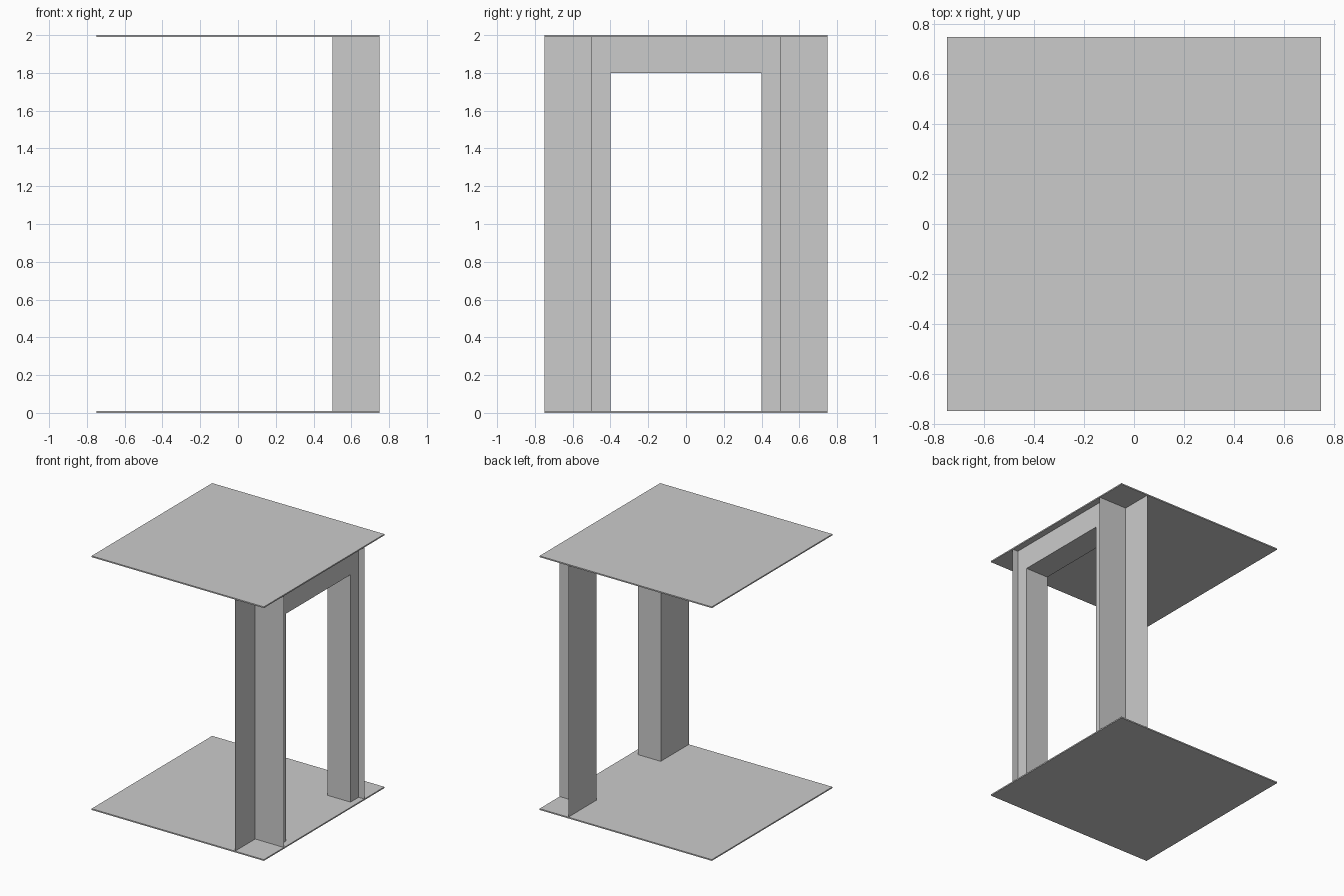
import bpy, bmesh

if "Cube" in bpy.data.objects:
    bpy.data.objects.remove(bpy.data.objects["Cube"])


def make_object(name, bm):
    mesh = bpy.data.meshes.new(name)
    bm.to_mesh(mesh)
    bm.free()
    obj = bpy.data.objects.new(name, mesh)
    bpy.context.collection.objects.link(obj)
    return obj


def slab(name, z0, z1, half=0.75):
    """Thin square plate."""
    bm = bmesh.new()
    bmesh.ops.create_cube(bm, size=1)
    for v in bm.verts:
        v.co = (v.co.x * 2 * half, v.co.y * 2 * half, z1 if v.co.z > 0 else z0)
    return make_object(name, bm)


def sheet(name, path, axis, a, b, mirror=False):
    """Sweep an open path along z (xy points) or y (xz points)."""
    bm = bmesh.new()
    rows = []
    for t in (a, b):
        rows.append([bm.verts.new((p, q, t) if axis == 'z' else (p, t, q))
                     for p, q in path])
    lo, hi = rows
    for i in range(len(path) - 1):
        bm.faces.new((lo[i], lo[i + 1], hi[i + 1], hi[i]))
    obj = make_object(name, bm)
    if mirror:
        mod = obj.modifiers.new("Mirror", 'MIRROR')
        mod.use_axis = (False, True, False)
        mod.use_mirror_merge = False
    return obj


BOTTOM, TOP = 0.0, 2.0
INNER, OUTER, EDGE = 0.5, 0.7, 0.75     # x of inner wall, outer wall, plate edge
DOOR_HALF, DOOR_TOP = 0.4, 1.8

# Floor and ceiling plates
slab("floor", 0.0, 0.01)
slab("ceiling", 1.99, TOP)

# Inner wall wrapping through the door jamb to the outer wall, both sides
sheet("door_jamb_wall",
      [(INNER, EDGE), (INNER, DOOR_HALF), (OUTER, DOOR_HALF), (OUTER, 0.5)][::-1],
      'z', BOTTOM, TOP, mirror=True)

# Side walls closing the open corner notches
sheet("side_wall", [(EDGE, 0.5), (INNER, 0.5)], 'z', BOTTOM, TOP, mirror=True)

# Lintel above the doorway
sheet("door_lintel",
      [(INNER, TOP), (INNER, DOOR_TOP), (OUTER, DOOR_TOP), (OUTER, TOP)],
      'y', -DOOR_HALF, DOOR_HALF)
